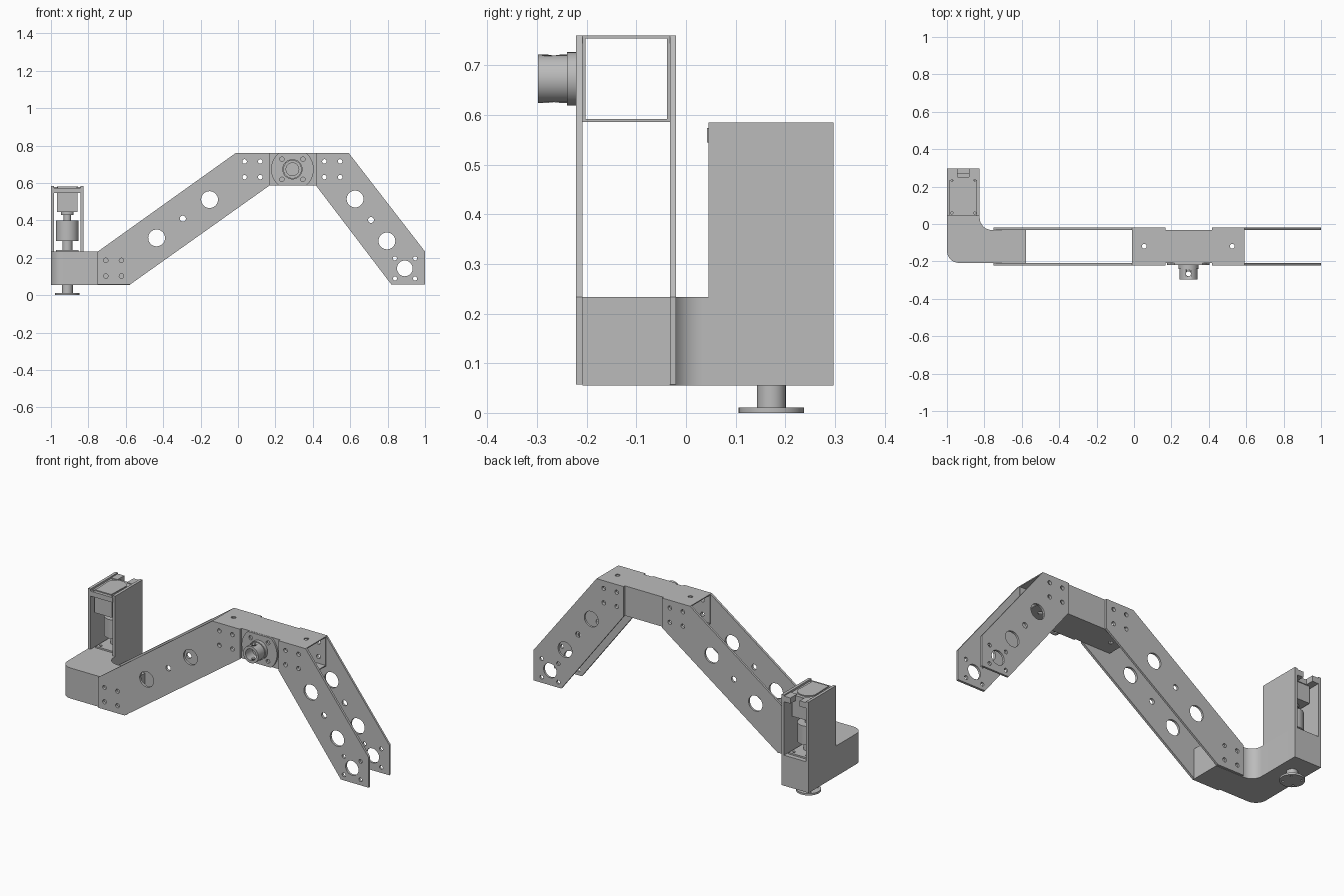
import bpy, bmesh
from math import pi, cos, sin, radians

old = bpy.data.objects.get("Cube")
if old:
    bpy.data.objects.remove(old, do_unlink=True)

grey = bpy.data.materials.new("machined grey")
grey.use_nodes = True
COLOUR = (0.5, 0.5, 0.5, 1)
grey.diffuse_color = COLOUR
grey.node_tree.nodes["Principled BSDF"].inputs["Base Color"].default_value = COLOUR


def finish(obj, name):
    obj.name = name
    obj.data.materials.clear()
    obj.data.materials.append(grey)
    bpy.ops.object.select_all(action='DESELECT')
    obj.select_set(True)
    bpy.context.view_layer.objects.active = obj
    bpy.ops.object.shade_smooth_by_angle(angle=radians(35))
    return obj


def arc(cx, cy, r, start=0, end=360, n=32):
    full = end - start == 360
    steps = n if full else n - 1
    return [(cx + r * cos(radians(start + (end - start) * i / steps)),
             cy + r * sin(radians(start + (end - start) * i / steps))) for i in range(n)]


def plate(name, outline, holes, axis, lo, hi):
    """Extruded outline with round holes (x, y, radius) along y or z."""
    curve = bpy.data.curves.new(name, 'CURVE')
    curve.dimensions = '2D'
    curve.fill_mode = 'BOTH'
    curve.extrude = (hi - lo) / 2
    for pts in [outline] + [arc(*h) for h in holes]:
        s = curve.splines.new('POLY')
        s.points.add(len(pts) - 1)
        for p, (x, y) in zip(s.points, pts):
            p.co = (x, y, 0, 1)
        s.use_cyclic_u = True
    obj = bpy.data.objects.new(name, curve)
    bpy.context.collection.objects.link(obj)
    mid = (lo + hi) / 2
    if axis == 'y':
        obj.rotation_euler.x = pi / 2
        obj.location.y = mid
    else:
        obj.location.z = mid
    bpy.ops.object.select_all(action='DESELECT')
    obj.select_set(True)
    bpy.context.view_layer.objects.active = obj
    bpy.ops.object.convert(target='MESH')
    obj = bpy.context.view_layer.objects.active
    bm = bmesh.new()
    bm.from_mesh(obj.data)
    bmesh.ops.remove_doubles(bm, verts=bm.verts, dist=1e-5)
    bmesh.ops.recalc_face_normals(bm, faces=bm.faces)
    bm.to_mesh(obj.data)
    bm.free()
    return finish(obj, name)


def rect(x0, x1, y0, y1):
    return [(x0, y0), (x1, y0), (x1, y1), (x0, y1)]


def box(name, x0, x1, y0, y1, z0, z1):
    return plate(name, rect(x0, x1, y0, y1), [], 'z', z0, z1)


def four(cx, cy, d, r, e=None):
    e = e or d
    return [(cx + i * d, cy + j * e, r) for i in (-1, 1) for j in (-1, 1)]


LOW, BASE_TOP, ELBOW_LOW, ELBOW_TOP = 0.057, 0.233, 0.586, 0.76
FRONT, BACK = (-0.222, -0.208), (-0.032, -0.02)

# Paired arm side plates
upper = [(-0.75, LOW), (-0.577, LOW), (0.168, ELBOW_LOW), (0.168, ELBOW_TOP),
         (-0.012, ELBOW_TOP), (-0.75, BASE_TOP)]
upper_holes = [(-0.435, 0.306, 0.045), (-0.152, 0.511, 0.045), (-0.295, 0.409, 0.016)]
upper_holes += four(-0.665, 0.144, 0.042, 0.012) + four(0.077, 0.673, 0.042, 0.012)
fore = [(0.417, ELBOW_TOP), (0.417, ELBOW_LOW), (0.82, LOW), (1, LOW),
        (1, BASE_TOP), (0.592, ELBOW_TOP)]
fore_holes = [(0.626, 0.514, 0.045), (0.711, 0.402, 0.016), (0.796, 0.29, 0.045),
              (0.892, 0.143, 0.042)]
fore_holes += four(0.504, 0.673, 0.042, 0.012) + four(0.893, 0.143, 0.054, 0.011)
for side, (a, b) in (("front", FRONT), ("back", BACK)):
    plate("upper_arm_plate_" + side, upper, upper_holes, 'y', a, b)
    plate("forearm_plate_" + side, fore, fore_holes, 'y', a, b)

# Open square tube at the elbow
TX = (-0.012, 0.592)
for name, a, b in (("top", ELBOW_TOP - 0.006, ELBOW_TOP), ("bottom", ELBOW_LOW, ELBOW_LOW + 0.006)):
    plate("elbow_tube_" + name, rect(*TX, FRONT[1], BACK[0]),
          [(0.055, -0.119, 0.013), (0.525, -0.119, 0.013)], 'z', a, b)
for name, a, b in (("front", FRONT[1], FRONT[1] + 0.006), ("back", BACK[0] - 0.006, BACK[0])):
    plate("elbow_tube_" + name, rect(*TX, ELBOW_LOW + 0.006, ELBOW_TOP - 0.006),
          four(0.077, 0.673, 0.042, 0.012) + four(0.504, 0.673, 0.042, 0.012), 'y', a, b)

# Elbow motor flange with rounded ends, and its bored hub
HX, HZ = 0.291, 0.673
plate("elbow_flange", arc(HX, HZ, 0.114, -49, 49, 16) + arc(HX, HZ, 0.114, 131, 229, 16),
      four(HX, HZ, 0.056, 0.012, 0.054), 'y', -0.219, -0.208)
plate("hub_collar", arc(HX, HZ, 0.054), [(HX, HZ, 0.034)], 'y', -0.24, -0.219)
hub = plate("elbow_hub", arc(HX, HZ, 0.049, n=48), [(HX, HZ, 0.034)], 'y', -0.298, -0.219)
plate("elbow_shaft_face", arc(HX, HZ, 0.036), [], 'y', -0.235, -0.215)
pin = plate("pin_cutter", arc(HX, -0.266, 0.013), [], 'z', 0.5, 0.9)
mod = hub.modifiers.new("pin_hole", 'BOOLEAN')
mod.operation = 'DIFFERENCE'
mod.object = pin
bpy.context.view_layer.objects.active = hub
bpy.ops.object.modifier_apply(modifier=mod.name)
bpy.data.objects.remove(pin, do_unlink=True)

# L-shaped shoulder base with rounded outer corner and inner fillet
L, R, Y0, Y1 = -1.0, -0.825, FRONT[1], 0.297
outline = [(-0.577, Y0), (-0.577, BACK[0])]
outline += arc(R + 0.065, BACK[0] + 0.065, 0.065, 270, 180, 12)
outline += [(R, Y1), (L, Y1)]
outline += arc(L + 0.065, Y0 + 0.065, 0.065, 180, 270, 12)
plate("shoulder_base", outline, [], 'z', 0.055, BASE_TOP)

# Motor tower walls
CX, CY = -0.9125, 0.172
for name, s in (("left", 1), ("right", -1)):
    xs = sorted((CX + s * 0.0875, CX + s * 0.071))
    box("tower_wall_" + name, *xs, 0.045, Y1, BASE_TOP, 0.585)
    box("servo_rail_" + name, *sorted((CX + s * 0.072, CX + s * 0.03)), 0.235, Y1, 0.545, 0.578)

# Servo: body, mounting plate, rounded cap and output disc
box("servo_body", CX - 0.055, CX + 0.055, 0.06, 0.245, 0.445, 0.55)
plate("servo_mount", rect(CX - 0.072, CX + 0.072, 0.042, 0.25),
      four(CX, 0.147, 0.061, 0.006, 0.088), 'z', 0.545, 0.574)
plate("servo_cap", [(CX - 0.052, 0.06), (CX + 0.052, 0.06)] + arc(CX, CY, 0.06, 20, 160, 20),
      [], 'z', 0.57, 0.58)

# Drive train down to the foot
for name, r, a, b in (("servo_disc", 0.034, 0.428, 0.447), ("servo_neck", 0.02, 0.39, 0.43),
                      ("coupling", 0.06, 0.29, 0.4), ("drive_shaft", 0.027, 0.23, 0.292),
                      ("foot_shaft", 0.029, 0.01, 0.06)):
    plate(name, arc(CX, CY, r), [], 'z', a, b)
plate("floor_bearing_plate", rect(CX - 0.06, CX + 0.06, 0.075, 0.27),
      four(CX, CY, 0.042, 0.008, 0.075), 'z', BASE_TOP, 0.242)
plate("foot_disc", arc(CX, CY, 0.066, n=48), four(CX, CY, 0.034, 0.006), 'z', 0, 0.011)
